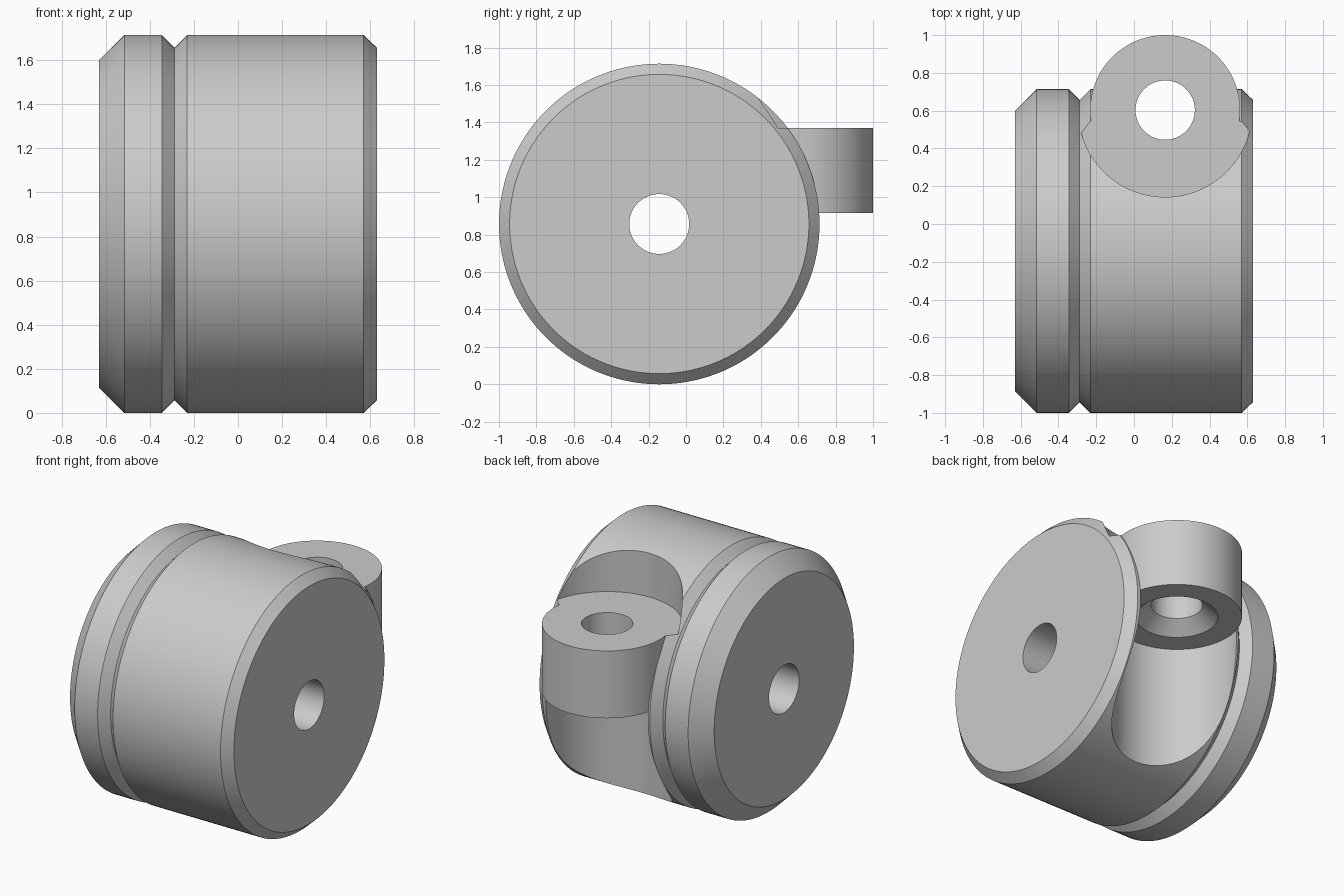
import bpy, bmesh, math
from mathutils import Matrix, Vector

cube = bpy.data.objects.get("Cube")
if cube:
    bpy.data.objects.remove(cube, do_unlink=True)

SEG = 144
grey = bpy.data.materials.new("plain grey")
grey.use_nodes = True
grey.diffuse_color = (0.6, 0.6, 0.6, 1)
grey.node_tree.nodes["Principled BSDF"].inputs["Base Color"].default_value = (0.6, 0.6, 0.6, 1)


def lathe(name, profile, centre, along_x=False):
    """Revolve a closed anticlockwise (radius, height) profile about z, or about x."""
    bm = bmesh.new()
    rings = []
    for r, h in profile:
        if r == 0:
            rings.append([bm.verts.new((0, 0, h))] * SEG)
        else:
            rings.append([bm.verts.new((r * math.cos(a), r * math.sin(a), h))
                          for a in (math.tau * i / SEG for i in range(SEG))])
    for ra, rb in zip(rings, rings[1:] + rings[:1]):
        for i in range(SEG):
            j = (i + 1) % SEG
            corners = list(dict.fromkeys((ra[i], ra[j], rb[j], rb[i])))
            if len(corners) > 2:
                bm.faces.new(corners)
    if along_x:
        bm.transform(Matrix.Rotation(math.pi / 2, 4, "Y"))
    bm.transform(Matrix.Translation(Vector(centre)))
    mesh = bpy.data.meshes.new(name)
    bm.to_mesh(mesh)
    bm.free()
    mesh.materials.append(grey)
    ob = bpy.data.objects.new(name, mesh)
    bpy.context.collection.objects.link(ob)
    return ob


LUG = (0.165, 0.603, 0)
R, BORE = 0.857, 0.16
LUG_R, LUG_HOLE = 0.397, 0.157
LUG_BOTTOM, LUG_TOP = 0.917, 1.37

# Grooved drum with chamfered ends and a central bore
drum = lathe("drum", [
    (BORE, -0.63), (0.743, -0.63), (R, -0.516), (R, -0.345), (0.8, -0.288),
    (R, -0.231), (R, 0.57), (0.8, 0.63), (BORE, 0.63)], (0, -0.143, R), True)

# Stepped upright pocket in the back of the drum, wider above the lug
pocket = lathe("pocket_cutter", [
    (0, -0.5), (LUG_R, -0.5), (LUG_R, LUG_TOP), (0.46, LUG_TOP), (0.46, 2), (0, 2)], LUG)
cut = drum.modifiers.new("pocket", "BOOLEAN")
cut.operation, cut.solver, cut.object = "DIFFERENCE", "MANIFOLD", pocket
bpy.context.view_layer.objects.active = drum
bpy.ops.object.modifier_apply(modifier=cut.name)
bpy.data.objects.remove(pocket, do_unlink=True)

# Round lug seated in the pocket, its hole countersunk from below
lug = lathe("lug", [
    (0.25, LUG_BOTTOM), (LUG_R, LUG_BOTTOM), (LUG_R, LUG_TOP),
    (LUG_HOLE, LUG_TOP), (LUG_HOLE, LUG_BOTTOM + 0.08)], LUG)

bpy.ops.object.select_all(action="DESELECT")
for ob in (drum, lug):
    ob.select_set(True)
bpy.ops.object.shade_smooth_by_angle(angle=math.radians(25))
